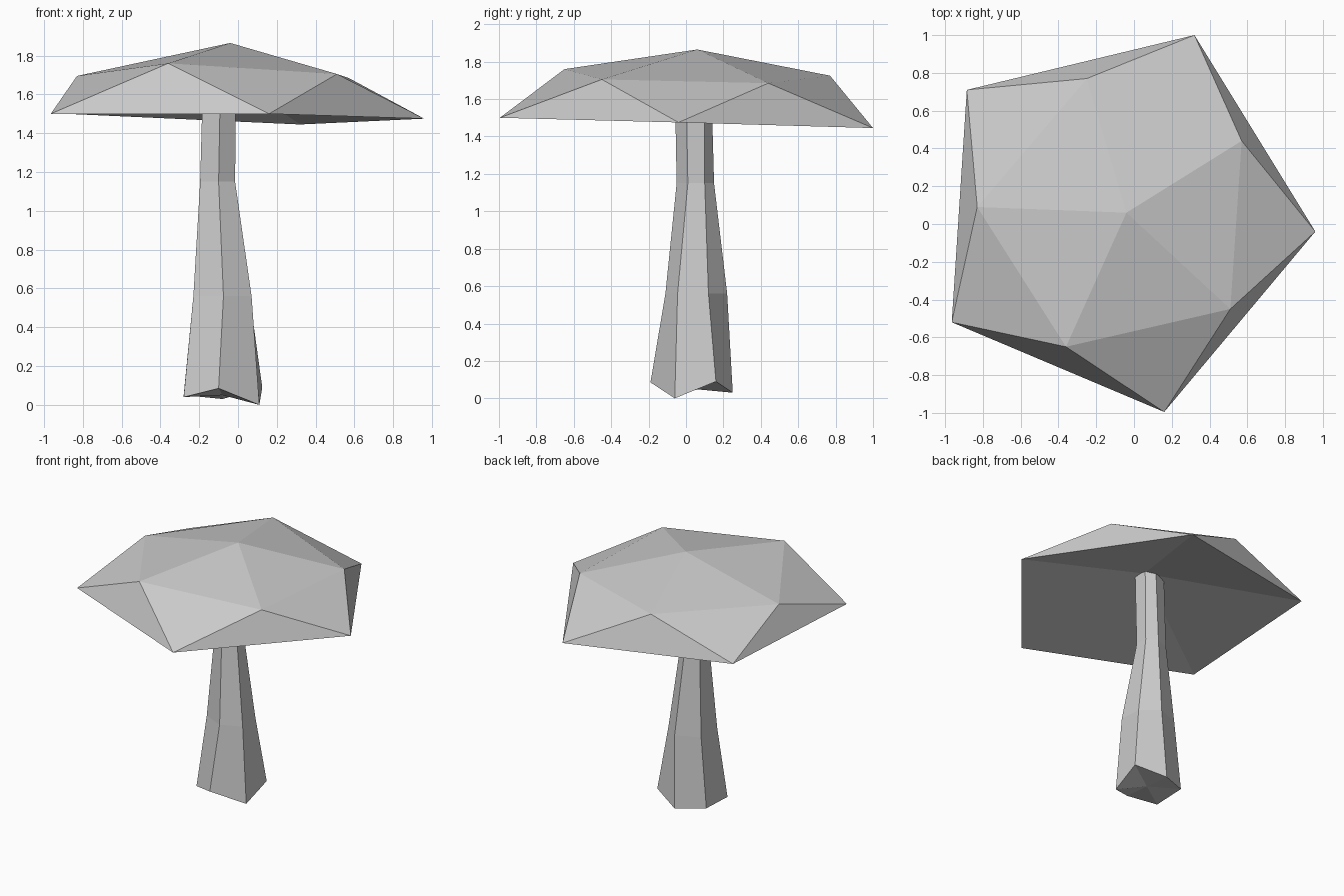
import bpy
import bmesh

default_cube = bpy.data.objects.get("Cube")
if default_cube:
    bpy.data.objects.remove(default_cube, do_unlink=True)


def make_material(name, colour):
    material = bpy.data.materials.new(name)
    material.use_nodes = True
    material.diffuse_color = colour
    material.node_tree.nodes["Principled BSDF"].inputs["Base Color"].default_value = colour
    return material


def add_ring(bm, points):
    return [bm.verts.new(point) for point in points]


def fan(bm, centre, ring):
    """Close a ring with triangles that meet at one centre point."""
    tip = bm.verts.new(centre)
    for current, following in zip(ring, ring[1:] + ring[:1]):
        bm.faces.new((tip, current, following))


def bridge(bm, lower, upper):
    """Join two rings of equal count with a band of quads."""
    count = len(lower)
    for i in range(count):
        j = (i + 1) % count
        bm.faces.new((lower[i], lower[j], upper[j], upper[i]))


def finish(bm, name, material):
    bmesh.ops.recalc_face_normals(bm, faces=bm.faces[:])
    mesh = bpy.data.meshes.new(name)
    bm.to_mesh(mesh)
    bm.free()
    mesh.materials.append(material)
    part = bpy.data.objects.new(name, mesh)
    bpy.context.collection.objects.link(part)
    return part


grey = make_material("plain grey", (0.6, 0.6, 0.6, 1))

# Mushroom cap: five-sided faceted dome with a hollow underside
bm = bmesh.new()
rim = add_ring(bm, [(0.96, -0.04, 1.475), (0.32, 1, 1.445), (-0.885, 0.71, 1.5),
                    (-0.965, -0.52, 1.5), (0.16, -0.995, 1.5)])
shoulder = add_ring(bm, [(0.57, 0.44, 1.685), (-0.25, 0.77, 1.725), (-0.83, 0.09, 1.695),
                         (-0.36, -0.65, 1.76), (0.51, -0.45, 1.705)])
for i in range(len(rim)):
    j = (i + 1) % len(rim)
    bm.faces.new((rim[i], rim[j], shoulder[i]))
    bm.faces.new((shoulder[i], rim[j], shoulder[j]))
fan(bm, (-0.04, 0.06, 1.865), shoulder)
fan(bm, (-0.04, 0.06, 1.69), rim)
finish(bm, "mushroom_cap", grey)

# Stem: irregular six-sided column that flares towards the ground
bm = bmesh.new()
foot = [(-0.1, -0.19, 0.085), (0.11, -0.06, 0), (0.125, 0.16, 0.09),
        (-0.08, 0.25, 0.03), (-0.28, 0.16, 0.05), (-0.28, -0.09, 0.04)]
lower = [(-0.075, -0.11), (0.07, -0.045), (0.06, 0.12),
         (-0.06, 0.22), (-0.23, 0.15), (-0.23, -0.04)]
waist = [(-0.1, -0.05), (-0.015, 0.01), (-0.02, 0.1),
         (-0.09, 0.15), (-0.19, 0.11), (-0.195, 0)]
neck = [(-0.09, -0.06), (-0.01, 0), (-0.015, 0.1),
        (-0.08, 0.135), (-0.18, 0.1), (-0.18, 0)]
rings = [add_ring(bm, foot)]
for outline, height in ((lower, 0.56), (waist, 1.15), (neck, 1.7)):
    rings.append(add_ring(bm, [(x, y, height) for x, y in outline]))
for below, above in zip(rings, rings[1:]):
    bridge(bm, below, above)
fan(bm, (-0.08, 0.04, 0.05), rings[0])
fan(bm, (-0.09, 0.04, 1.7), rings[-1])
finish(bm, "mushroom_stem", grey)
